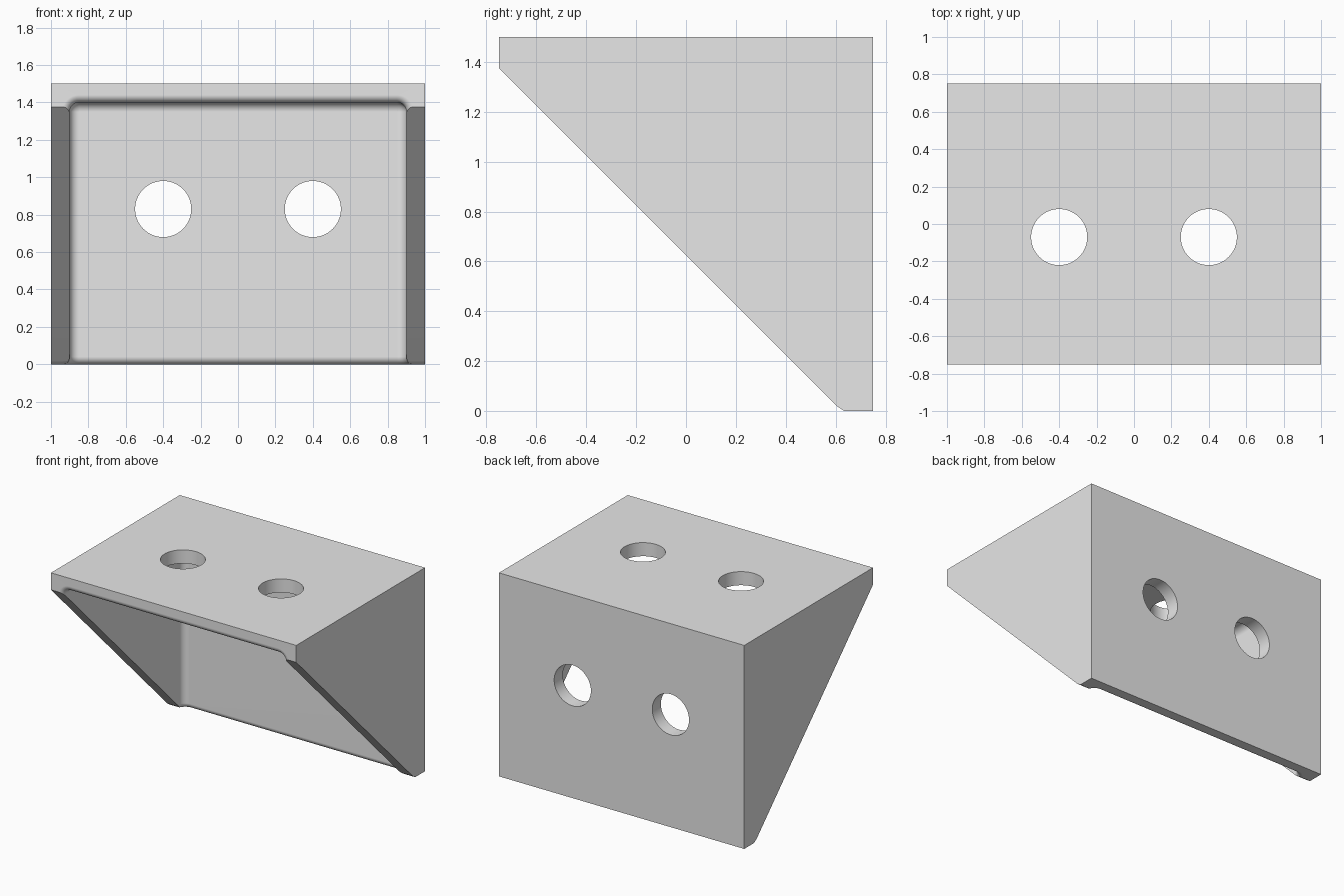
import bpy, bmesh
from math import sin, cos, pi, radians
from mathutils import Matrix

if "Cube" in bpy.data.objects:
    bpy.data.objects.remove(bpy.data.objects["Cube"], do_unlink=True)

FILLET = 0.05   # concave inner corners
LIP = 0.04      # rounded outer lips of the plates
STEPS = 8

grey = bpy.data.materials.new("light_grey")
grey.use_nodes = True
grey.diffuse_color = (0.8, 0.8, 0.8, 1)
grey.node_tree.nodes["Principled BSDF"].inputs["Base Color"].default_value = (0.8, 0.8, 0.8, 1)


def finish(bm, name):
    bmesh.ops.recalc_face_normals(bm, faces=bm.faces)
    mesh = bpy.data.meshes.new(name)
    bm.to_mesh(mesh)
    bm.free()
    mesh.materials.append(grey)
    obj = bpy.data.objects.new(name, mesh)
    bpy.context.collection.objects.link(obj)
    return obj


def loft(name, rings):
    """Skin a row of equal point loops and cap both ends."""
    bm = bmesh.new()
    loops = [[bm.verts.new(p) for p in ring] for ring in rings]
    n = len(loops[0])
    for a, b in zip(loops, loops[1:]):
        for i in range(n):
            j = (i + 1) % n
            bm.faces.new((a[i], a[j], b[j], b[i]))
    bm.faces.new(loops[0])
    bm.faces.new(loops[-1])
    return finish(bm, name)


def arch(top, grow):
    """Arch outline with rounded upper corners, grown outwards."""
    r = max(FILLET + grow, 0.001)
    w, t = 0.9 + grow, top + grow
    pts = [(w, -0.3)]
    for side in (1, -1):
        arc = [(side * (w - r + r * cos(a)), t - r + r * sin(a))
               for a in (pi / 2 * i / STEPS for i in range(STEPS + 1))]
        pts += arc[::side]
    return pts + [(-w, -0.3)]


# Depth and growth pairs: flared lip, then rounded far end
angles = [pi / 2 * i / STEPS for i in range(STEPS + 1)]
lip = [(-0.1, LIP)] + [(LIP * (1 - cos(a)), LIP * (1 - sin(a))) for a in angles]
end = [(1.4 - FILLET + FILLET * sin(a), -FILLET * (1 - cos(a))) for a in angles]

# Outer wedge, with a small chamfer at the lower toe
side_profile = [(0.75, 0), (0.635, 0), (0.605, 0.02), (-0.75, 1.375), (-0.75, 1.5), (0.75, 1.5)]
bracket = loft("corner_bracket", [[(x, y, z) for y, z in side_profile] for x in (-1, 1)])

# Hollow between the plates and side webs
hollow = loft("hollow_cutter", [[(x, d - 0.75, u) for x, u in arch(1.4, g)] for d, g in lip + end])

# Rounded lower lip of the back plate
lower_lip = loft("lower_lip_cutter", [[(x, u, d) for x, u in arch(0.65, g)]
                                      for d, g in lip + [(LIP + 0.01, -0.003)]])

# Two screw holes in each plate
bm = bmesh.new()
for x in (-0.4, 0.4):
    for place in (Matrix.Translation((x, -0.07, 1.45)),
                  Matrix.Translation((x, 0.7, 0.83)) @ Matrix.Rotation(pi / 2, 4, "X")):
        bmesh.ops.create_cone(bm, cap_ends=True, segments=64, radius1=0.15, radius2=0.15,
                              depth=0.3, matrix=place)
holes = finish(bm, "hole_cutter")

# Cut, then shade
bpy.ops.object.select_all(action="DESELECT")
bracket.select_set(True)
bpy.context.view_layer.objects.active = bracket
for cutter in (hollow, lower_lip, holes):
    cut = bracket.modifiers.new(cutter.name, "BOOLEAN")
    cut.operation = "DIFFERENCE"
    cut.solver = "EXACT"
    cut.object = cutter
    bpy.ops.object.modifier_apply(modifier=cut.name)
for cutter in (hollow, lower_lip, holes):
    bpy.data.objects.remove(cutter, do_unlink=True)
bpy.ops.object.shade_smooth_by_angle(angle=radians(30))
weighted = bracket.modifiers.new("even_shading", "WEIGHTED_NORMAL")
weighted.keep_sharp = True
